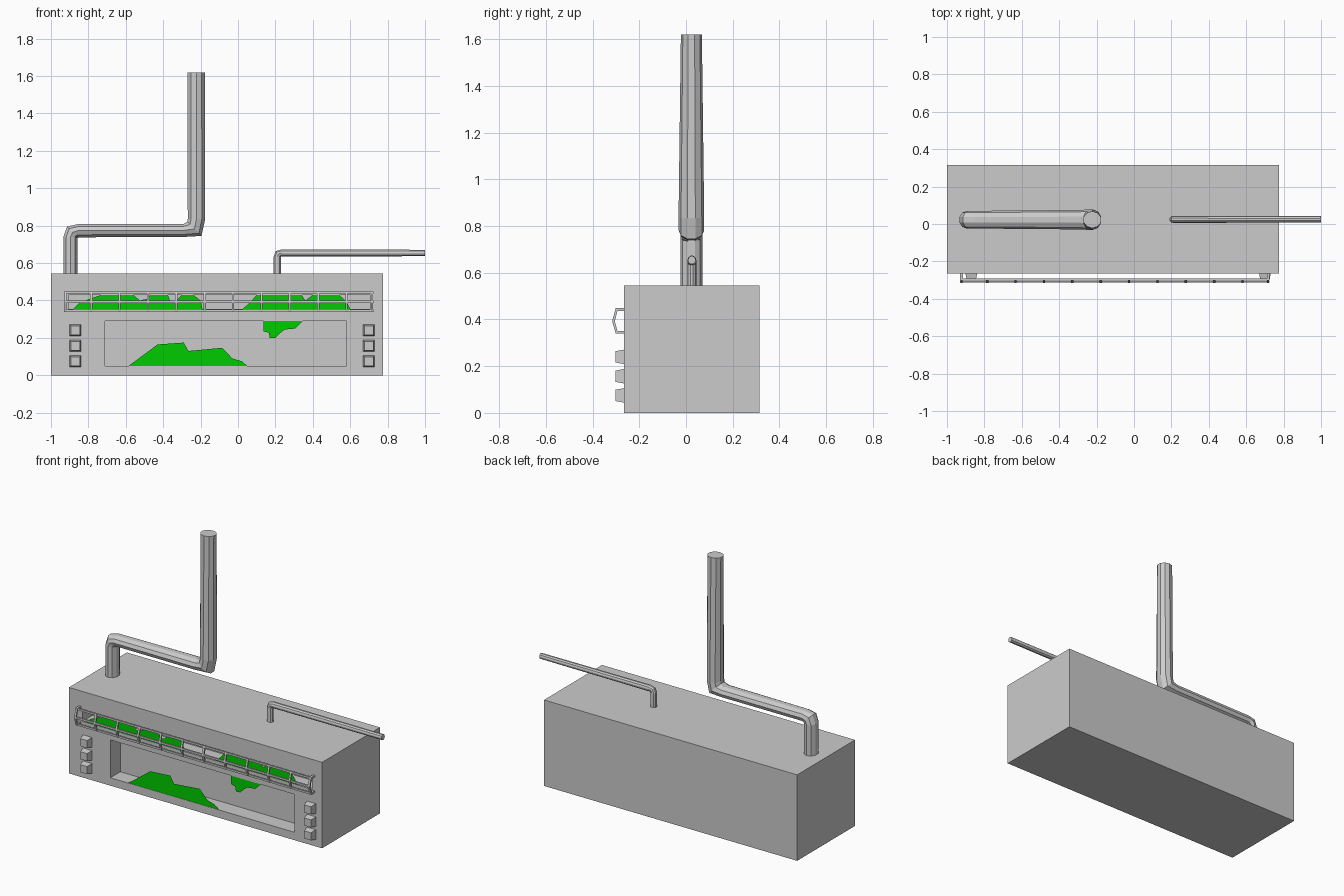
import bpy, bmesh, math
from mathutils import Vector

if "Cube" in bpy.data.objects:
    bpy.data.objects.remove(bpy.data.objects["Cube"])

FRONT, BACK = -0.265, 0.315
green = bpy.data.materials.new("slime_green")
green.diffuse_color = (0.0, 0.6, 0.0, 1)
green.use_nodes = True
green.node_tree.nodes["Principled BSDF"].inputs["Base Color"].default_value = green.diffuse_color


def finish(name, bm, recalc=True):
    if recalc:
        bmesh.ops.recalc_face_normals(bm, faces=bm.faces)
    mesh = bpy.data.meshes.new(name)
    bm.to_mesh(mesh)
    bm.free()
    ob = bpy.data.objects.new(name, mesh)
    bpy.context.collection.objects.link(ob)
    return ob


def add_box(bm, x0, x1, y0, y1, z0, z1, inset=0.0):
    """Box between limits; inset shrinks the front (-y) face."""
    rings = []
    for y, i in ((y0, inset), (y1, 0.0)):
        rings.append([bm.verts.new(p) for p in (
            (x0 + i, y, z0 + i), (x1 - i, y, z0 + i),
            (x1 - i, y, z1 - i), (x0 + i, y, z1 - i))])
    bridge(bm, rings)


def bridge(bm, rings):
    n = len(rings[0])
    for a, b in zip(rings, rings[1:]):
        for i in range(n):
            j = (i + 1) % n
            bm.faces.new((a[i], a[j], b[j], b[i]))
    bm.faces.new(rings[0][::-1])
    bm.faces.new(rings[-1])


def box(name, *limits):
    bm = bmesh.new()
    add_box(bm, *limits)
    return finish(name, bm)


def pipe(name, y, stations, sides=10):
    """Sweep in the xz plane; station = x, z, heading, half width, half depth."""
    bm = bmesh.new()
    rings = []
    for x, z, heading, w, d in stations:
        h = math.radians(heading)
        side = Vector((-math.sin(h), 0, math.cos(h)))
        ring = []
        for i in range(sides):
            a = math.tau * (i + 0.5) / sides
            p = Vector((x, y, z)) + side * w * math.cos(a)
            p.y += d * math.sin(a)
            ring.append(bm.verts.new(p))
        rings.append(ring)
    bridge(bm, rings)
    return finish(name, bm)


def slime(name, outline):
    bm = bmesh.new()
    face = bm.faces.new([bm.verts.new((x, FRONT + 0.002, z)) for x, z in outline])
    face.normal_update()
    if face.normal.y > 0:
        face.normal_flip()
    finish(name, bm, False).data.materials.append(green)


# Casing with window recess and vent slot
casing = box("casing", -1, 0.775, FRONT, BACK, 0, 0.545)
for limits in ((-0.71, 0.58, -0.4, -0.165, 0.05, 0.29),
               (-0.905, 0.705, -0.4, -0.165, 0.355, 0.43)):
    cutter = box("recess_cutter", *limits)
    cutter.hide_render = True
    mod = casing.modifiers.new("recess", 'BOOLEAN')
    mod.operation = 'DIFFERENCE'
    mod.solver = 'EXACT'
    mod.object = cutter
    bpy.context.view_layer.objects.active = casing
    bpy.ops.object.modifier_apply(modifier=mod.name)
    bpy.data.objects.remove(cutter)

# Green slime sheets in the openings
slime("window_slime_pile", [(-.585, .05), (-.43, .165), (-.29, .175), (-.265, .13),
                            (-.085, .147), (-.03, .09), (.02, .075), (.05, .05)])
slime("window_slime_drip", [(.135, .29), (.137, .235), (.165, .228), (.17, .198), (.2, .2),
                            (.225, .225), (.25, .245), (.305, .25), (.345, .29)])
slime("vent_slime_left", [(-.88, .355), (-.85, .385), (-.79, .41), (-.73, .43), (-.56, .43),
                          (-.525, .4), (-.48, .41), (-.47, .43), (-.375, .43), (-.36, .39),
                          (-.33, .4), (-.3, .43), (-.24, .43), (-.2, .4), (-.19, .355)])
slime("vent_slime_right", [(.025, .355), (.06, .385), (.1, .43), (.34, .43), (.36, .4),
                           (.4, .43), (.54, .43), (.58, .395), (.6, .355)])

# Buttons in two columns
bm = bmesh.new()
for x in (-0.87, 0.7):
    for z in (0.075, 0.157, 0.24):
        add_box(bm, x - 0.031, x + 0.031, -0.303, FRONT, z - 0.031, z + 0.031, 0.007)
finish("buttons", bm)

# Vent grille: rails, angled ribs and end standoffs
bm = bmesh.new()
for y, z in ((-0.296, 0.443), (-0.296, 0.345), (-0.309, 0.393)):
    add_box(bm, -0.93, 0.725, y - 0.005, y + 0.005, z - 0.006, z + 0.006)
rib = [(-0.301, 0.34), (-0.315, 0.388), (-0.315, 0.397), (-0.301, 0.449),
       (-0.291, 0.449), (-0.305, 0.393), (-0.291, 0.34)]
for x in [-0.922] + [-0.785 + 0.1517 * i for i in range(10)] + [0.717]:
    bridge(bm, [[bm.verts.new((x + dx, y, z)) for y, z in rib] for dx in (-0.006, 0.006)])
for x in (-0.922, 0.717):
    for z in (0.443, 0.345):
        add_box(bm, x - 0.007, x + 0.007, -0.295, FRONT, z - 0.006, z + 0.006)
finish("vent_grille", bm)

# Exhaust chimney with two bends
pipe("chimney_pipe", 0.023, [
    (-0.895, 0.54, 90, 0.040, 0.047), (-0.895, 0.74, 90, 0.040, 0.047),
    (-0.884, 0.765, 45, 0.045, 0.047), (-0.857, 0.773, 0, 0.037, 0.047),
    (-0.29, 0.775, 0, 0.037, 0.052), (-0.233, 0.783, 45, 0.056, 0.055),
    (-0.222, 0.835, 90, 0.049, 0.055), (-0.223, 1.62, 90, 0.049, 0.045)])

# Thin outlet pipe running to the right
pipe("outlet_pipe", 0.025, [
    (0.21, 0.54, 90, 0.020, 0.019), (0.21, 0.635, 90, 0.020, 0.019),
    (0.216, 0.649, 45, 0.022, 0.019), (0.232, 0.654, 0, 0.020, 0.019),
    (1.0, 0.654, 0, 0.018, 0.017)])
